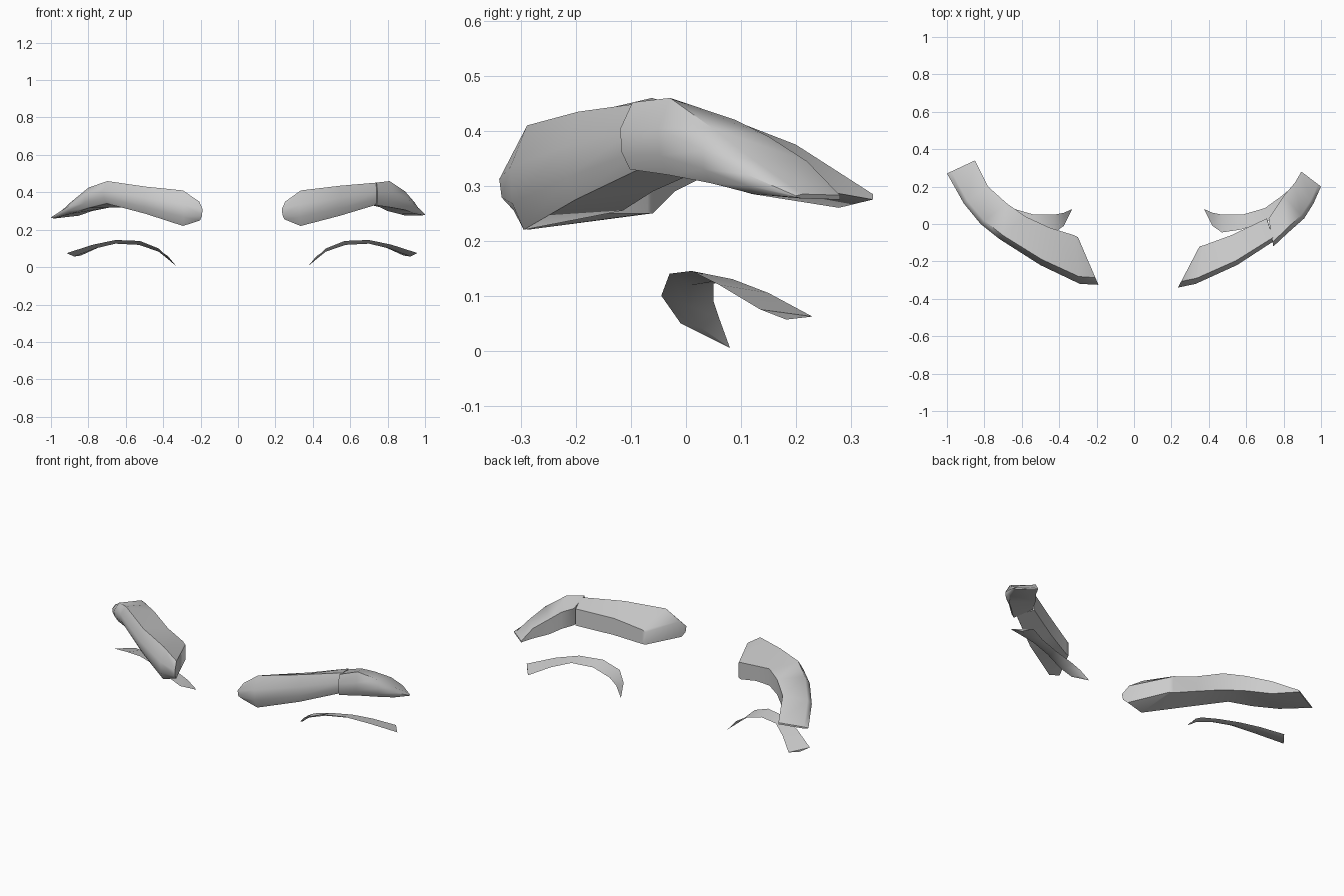
import bpy
import bmesh
from mathutils import Vector

cube = bpy.data.objects.get("Cube")
if cube:
    bpy.data.objects.remove(cube, do_unlink=True)

grey = bpy.data.materials.new("hair_grey")
grey.use_nodes = True
colour = (0.6, 0.6, 0.6, 1)
grey.diffuse_color = colour
grey.node_tree.nodes["Principled BSDF"].inputs["Base Color"].default_value = colour


def loft(name, rings, crease):
    """Skin a row of equal rings, cap both ends and shade smoothly."""
    bm = bmesh.new()
    rows = [[bm.verts.new(p) for p in ring] for ring in rings]
    count = len(rows[0])
    for a, b in zip(rows, rows[1:]):
        for i in range(count):
            j = (i + 1) % count
            bm.faces.new((a[i], a[j], b[j], b[i]))
    bm.faces.new(rows[0])
    bm.faces.new(rows[-1])
    bmesh.ops.remove_doubles(bm, verts=bm.verts, dist=0.0005)
    bmesh.ops.recalc_face_normals(bm, faces=bm.faces)
    mesh = bpy.data.meshes.new(name)
    bm.to_mesh(mesh)
    bm.free()
    mesh.materials.append(grey)
    obj = bpy.data.objects.new(name, mesh)
    bpy.context.collection.objects.link(obj)
    bpy.ops.object.select_all(action="DESELECT")
    obj.select_set(True)
    bpy.context.view_layer.objects.active = obj
    bpy.ops.object.shade_smooth_by_angle(angle=crease)


def brow(name, stations, side=1):
    """Each station: front x, y, low z, high z, then the same for the back rim."""
    rings = []
    for fx, fy, low, high, bx, by, back_low, back_high in stations:
        front, back = Vector((fx * side, fy, 0)), Vector((bx * side, by, 0))

        def at(t, z):
            p = front.lerp(back, t)
            return Vector((p.x, p.y, z))

        rise = high - low
        rings.append([at(0.12, low), at(0.02, low + rise * 0.25),
                      at(0, low + rise * 0.6), at(0.15, high),
                      at(1, back_high), at(1, back_low)])
    loft(name, rings, 0.9)


# Right brow, one piece
brow("right_brow", [
    (.19, -.325, .25, .35, .30, -.07, .25, .34),
    (.29, -.32, .22, .41, .32, -.06, .25, .35),
    (.50, -.22, .285, .43, .45, -.02, .29, .38),
    (.72, -.08, .34, .46, .58, .04, .32, .42),
    (.82, .00, .315, .425, .68, .11, .32, .41),
    (.91, .11, .285, .35, .78, .20, .30, .375),
    (1, .27, .26, .27, .85, .34, .275, .285),
], -1)

# Left brow, split into two pieces
brow("left_brow_inner", [
    (.235, -.34, .255, .35, .35, -.12, .255, .33),
    (.33, -.32, .22, .41, .37, -.115, .255, .34),
    (.55, -.22, .275, .435, .52, -.06, .29, .39),
    (.75, -.09, .335, .452, .71, .03, .33, .43),
])
brow("left_brow_outer", [
    (.745, -.12, .33, .452, .72, .03, .33, .43),
    (.82, -.05, .32, .46, .76, .09, .32, .42),
    (.91, .03, .305, .405, .80, .15, .30, .39),
    (.96, .11, .285, .345, .86, .22, .285, .345),
    (1, .2, .277, .285, .895, .28, .275, .283),
])

# Lower lashes: front edge and back edge of a thin curved wedge
front_edge = [(.375, .08, .005), (.42, -.01, .05), (.47, -.045, .1),
              (.57, -.03, .14), (.7, .01, .145), (.82, .06, .12), (.96, .135, .075)]
back_edge = [(.375, .08, .005), (.42, .06, .06), (.47, .05, .09),
             (.58, .05, .122), (.7, .085, .13), (.79, .15, .105), (.885, .23, .062)]
for name, side, shift in (("left_lash", 1, 0), ("right_lash", -1, -.045)):
    rings = []
    for i, (f, b) in enumerate(zip(front_edge, back_edge)):
        drop = min(i, 1) * 0.012
        f, b = [Vector(((p[0] + shift) * side, p[1], p[2])) for p in (f, b)]
        low = f.lerp(b, 0.5) - Vector((0, 0, drop))
        rings.append([f, b, low])
    loft(name, rings, 0.6)
